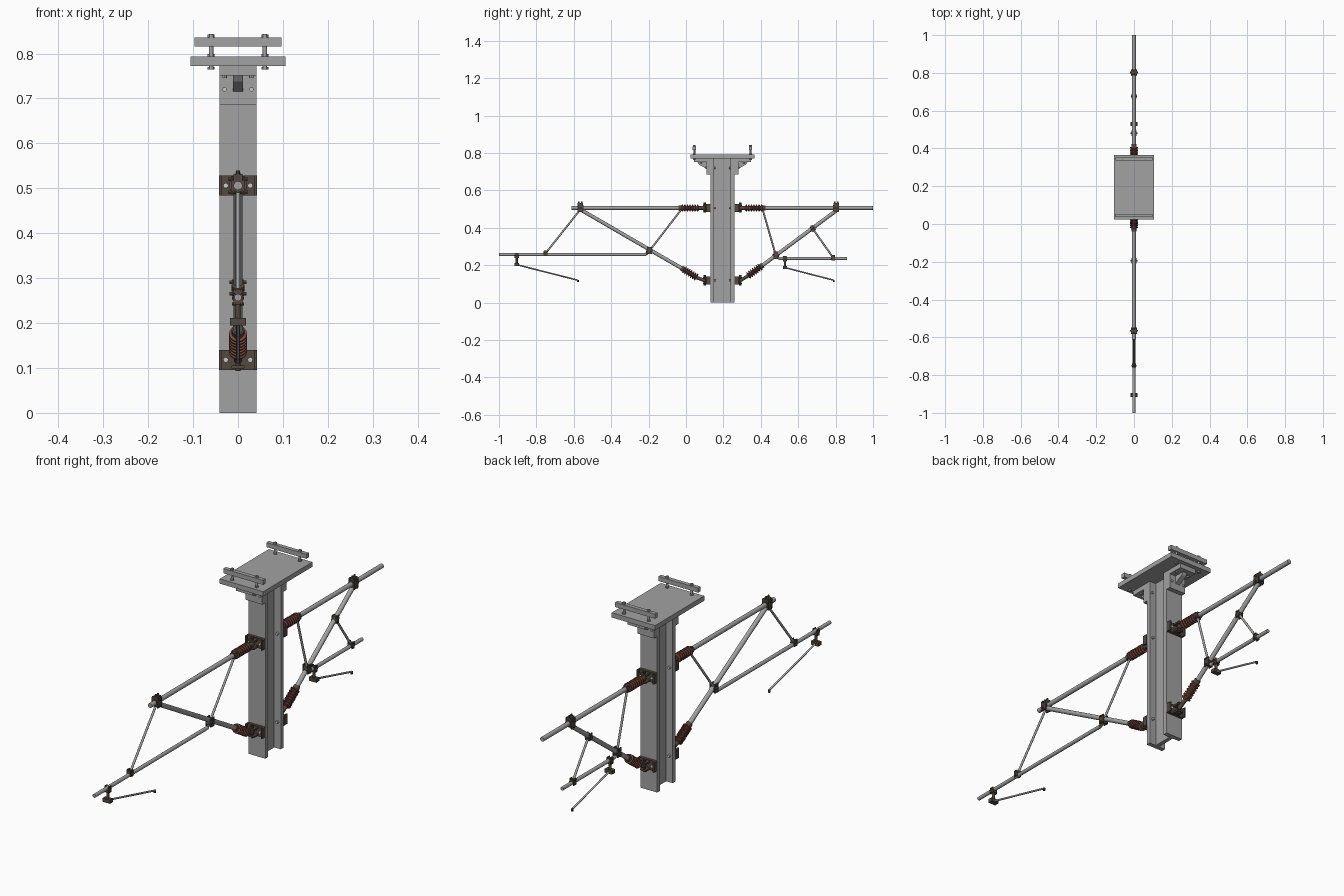
import bpy, bmesh, math
from mathutils import Vector, Matrix

cube = bpy.data.objects.get("Cube")
if cube:
    bpy.data.objects.remove(cube, do_unlink=True)


def material(name, rgb):
    m = bpy.data.materials.new(name)
    m.use_nodes = True
    m.diffuse_color = (*rgb, 1)
    m.node_tree.nodes["Principled BSDF"].inputs["Base Color"].default_value = (*rgb, 1)
    return m


STEEL = material("galvanised steel", (0.36, 0.36, 0.36))
IRON = material("dark iron", (0.085, 0.065, 0.05))
CLAY = material("brown ceramic", (0.19, 0.065, 0.045))
BOLT = material("bright bolt", (0.6, 0.6, 0.58))
MID = 0.195          # y of the post centre


def finish(name, bm, mat, smooth=False):
    bmesh.ops.recalc_face_normals(bm, faces=bm.faces[:])
    mesh = bpy.data.meshes.new(name)
    bm.to_mesh(mesh)
    bm.free()
    mesh.materials.append(mat)
    ob = bpy.data.objects.new(name, mesh)
    bpy.context.collection.objects.link(ob)
    if smooth:
        bpy.ops.object.select_all(action='DESELECT')
        ob.select_set(True)
        bpy.context.view_layer.objects.active = ob
        bpy.ops.object.shade_smooth_by_angle(angle=math.radians(35))
    return ob


def box(name, lo, hi, mat):
    lo, hi = Vector(lo), Vector(hi)
    bm = bmesh.new()
    size = [abs(c) for c in hi - lo]
    bmesh.ops.create_cube(bm, size=1, matrix=Matrix.Translation((lo + hi) / 2) @ Matrix.Diagonal((*size, 1)))
    return finish(name, bm, mat)


def prism(name, outline, half_x, mat):
    """Extrude a (y, z) outline across x."""
    bm = bmesh.new()
    face = bm.faces.new([bm.verts.new((-half_x, y, z)) for y, z in outline])
    new = bmesh.ops.extrude_face_region(bm, geom=[face])["geom"]
    bmesh.ops.translate(bm, vec=(2 * half_x, 0, 0), verts=[v for v in new if isinstance(v, bmesh.types.BMVert)])
    return finish(name, bm, mat)


def lathe(name, a, b, profile, mat, sides=16):
    """Turn (distance, radius) rings along the line from a to b."""
    a, b = Vector(a), Vector(b)
    turn = (b - a).to_track_quat('Z', 'Y')
    bm = bmesh.new()
    rings = []
    for d, r in profile:
        angles = [math.tau * i / sides for i in range(sides)]
        rings.append([bm.verts.new(a + turn @ Vector((r * math.cos(t), r * math.sin(t), d))) for t in angles])
    for p, q in zip(rings, rings[1:]):
        for i in range(sides):
            j = (i + 1) % sides
            bm.faces.new((p[i], p[j], q[j], q[i]))
    bm.faces.new(rings[0])
    bm.faces.new(rings[-1])
    return finish(name, bm, mat, sides > 8)


def rod(name, a, b, r, mat, sides=16):
    return lathe(name, a, b, [(0, r), ((Vector(b) - Vector(a)).length, r)], mat, sides)


def at(y, z, x=0):
    return Vector((x, y, z))


def insulator(name, a, b, sheds=7):
    n = (b - a).length
    step = n / sheds
    prof = []
    for i in range(sheds):
        s = i * step
        prof += [(s, 0.012), (s + step * 0.25, 0.012), (s + step * 0.4, 0.02),
                 (s + step * 0.75, 0.02), (s + step * 0.9, 0.012)]
    lathe(name, a, b, prof + [(n, 0.012)], CLAY)
    d = (b - a).normalized()
    rod(name + "_cap", b - d * 0.004, b + d * 0.014, 0.014, IRON)


def clamp(name, c, direction, r=0.014, size=0.016):
    """Sleeve along a tube, two cheek plates and a cross bolt."""
    d = Vector(direction).normalized() * size * 0.9
    rod(name + "_sleeve", c - d, c + d, r, IRON, 8)
    for s in (-1, 1):
        box(name + "_cheek", c + Vector((s * size * 0.6, -size * 0.8, -size * 1.2)),
            c + Vector((s * size * 0.85, size * 0.8, size * 1.2)), IRON)
    for dz in (-1, 1):
        z = Vector((0, 0, dz * size * 0.8))
        rod(name + "_bolt", c + z - Vector((size * 1.15, 0, 0)), c + z + Vector((size * 1.15, 0, 0)),
            size * 0.28, IRON, 6)


# Post: two flanges and a web
for s, label in ((-1, "front"), (1, "rear")):
    box("post_flange_" + label, (-0.041, MID + s * 0.044, 0), (0.041, MID + s * 0.064, 0.772), STEEL)
box("post_web", (-0.009, MID - 0.045, 0), (0.009, MID + 0.045, 0.772), STEEL)

# Head plate, angle brackets and clamp bars
box("head_plate", (-0.106, MID - 0.171, 0.772), (0.106, MID + 0.171, 0.793), STEEL)
for s in (-1, 1):
    def out(d):
        return MID + s * d
    box("head_bracket_top", (-0.041, out(0.064), 0.751), (0.041, out(0.152), 0.772), STEEL)
    box("head_bracket_side", (-0.041, out(0.064), 0.686), (0.041, out(0.085), 0.752), STEEL)
    prism("head_gusset", [(out(0.084), 0.752), (out(0.135), 0.752), (out(0.125), 0.738), (out(0.084), 0.715)],
          0.011, STEEL)
    box("clamp_bar", (-0.097, out(0.141), 0.816), (0.097, out(0.159), 0.836), STEEL)
    for x in (-0.06, 0.06):
        rod("clamp_stud", at(out(0.15), 0.764, x), at(out(0.15), 0.844, x), 0.005, STEEL)
        for z in (0.764, 0.793, 0.836):
            rod("clamp_nut", at(out(0.15), z, x), at(out(0.15), z + 0.006, x), 0.008, STEEL, 6)
    for x in (-0.03, 0.03):
        rod("bracket_bolt", at(out(0.036), 0.72, x), at(out(0.09), 0.72, x), 0.005, BOLT, 8)
        rod("bracket_top_bolt", at(out(0.115), 0.745, x), at(out(0.115), 0.752, x), 0.005, BOLT, 8)

    # Hinge brackets on the post for the two arms
    for z in (0.506, 0.118):
        box("hinge_plate", (-0.042, out(0.064), z - 0.022), (0.042, out(0.076), z + 0.022), IRON)
        for e in (-1, 1):
            box("hinge_lug", (-0.015, out(0.075), z + e * 0.012), (0.015, out(0.104), z + e * 0.019), IRON)
            box("hinge_rib", (e * 0.036, out(0.075), z - 0.022), (e * 0.042, out(0.088), z + 0.022), IRON)
            rod("hinge_bolt", at(out(0.034), z, e * 0.027), at(out(0.084), z, e * 0.027), 0.006, BOLT, 8)
        rod("hinge_pin", at(out(0.095), z - 0.025), at(out(0.095), z + 0.029), 0.006, IRON, 8)


def cantilever(label, s, p):
    """One bracket arm, described by (y, z) points."""
    v = {k: at(*yz) for k, yz in p.items()}
    top_pin, low_pin = at(MID + s * 0.095, 0.506), at(MID + s * 0.095, 0.118)
    # Top tube
    insulator(label + "_top_insulator", v["top_ins_in"], v["top_ins_out"])
    rod(label + "_top_eye", top_pin, v["top_ins_in"], 0.01, IRON)
    rod(label + "_top_tube", v["top_ins_out"], v["top_end"], 0.01, STEEL)
    # Diagonal tube
    insulator(label + "_low_insulator", v["low_ins_in"], v["low_ins_out"])
    rod(label + "_low_eye", low_pin, v["low_ins_in"], 0.009, IRON)
    rod(label + "_diagonal_tube", v["low_ins_out"], v["peak"], 0.01, STEEL)
    diag = v["peak"] - v["low_ins_out"]
    along = Vector((0, 1, 0))
    crown = at(v["peak"].y, 0.506)
    clamp(label + "_peak_clamp", crown, along, 0.016, 0.018)
    box(label + "_peak_saddle", crown + Vector((-0.01, -0.014, 0.012)), crown + Vector((0.01, 0.014, 0.026)), IRON)
    for dy in (-0.008, 0.008):
        rod(label + "_peak_bolt", crown + Vector((0, dy, 0.01)), crown + Vector((0, dy, 0.034)), 0.004, IRON, 6)
    # Registration tube and braces
    rod(label + "_registration_tube", v["reg_in"], v["reg_out"], 0.008, STEEL)
    rod(label + "_registration_eye", v["joint"], v["reg_in"], 0.007, IRON)
    clamp(label + "_joint_clamp", v["joint"], diag)
    rod(label + "_inner_brace", v["top_ins_out"] - Vector((0, 0, 0.008)), v["joint"], 0.005, STEEL)
    clamp(label + "_brace_top_clamp", v["top_ins_out"], along, 0.013, 0.012)
    rod(label + "_outer_brace", v["brace_top"], v["brace_low"], 0.005, STEEL)
    clamp(label + "_brace_low_clamp", v["brace_low"], along, 0.011, 0.012)
    if "brace_clamp" in p:
        clamp(label + "_brace_mid_clamp", v["brace_clamp"], diag, 0.014, 0.013)
    # Drop bracket and steady arm with its wire hook
    drop, tip = v["drop"], v["arm_tip"]
    foot = at(drop.y, v["arm_in"].z)
    clamp(label + "_drop_clamp", drop, along, 0.012, 0.012)
    rod(label + "_drop_post", drop, foot - Vector((0, 0, 0.008)), 0.006, IRON)
    box(label + "_drop_foot", foot + Vector((-0.018, -0.011, -0.008)), foot + Vector((0.018, 0.011, 0.008)), IRON)
    rod(label + "_steady_arm", v["arm_in"], tip, 0.004, STEEL)
    rod(label + "_wire_hook", tip + Vector((0, 0, 0.002)), tip - Vector((0, 0, 0.01)), 0.005, IRON, 8)


cantilever("front", -1, dict(
    top_ins_in=(0.07, 0.506), top_ins_out=(-0.025, 0.506), top_end=(-0.612, 0.506),
    low_ins_in=(0.06, 0.133), low_ins_out=(-0.013, 0.178), peak=(-0.565, 0.498),
    joint=(-0.195, 0.278), reg_in=(-0.215, 0.257), reg_out=(-1.0, 0.257),
    brace_top=(-0.57, 0.492), brace_low=(-0.75, 0.265),
    drop=(-0.905, 0.252), arm_in=(-0.905, 0.203), arm_tip=(-0.578, 0.12)))

cantilever("rear", 1, dict(
    top_ins_in=(0.315, 0.506), top_ins_out=(0.41, 0.506), top_end=(1.0, 0.506),
    low_ins_in=(0.33, 0.142), low_ins_out=(0.40, 0.193), peak=(0.803, 0.492),
    joint=(0.48, 0.253), reg_in=(0.495, 0.236), reg_out=(0.862, 0.236),
    brace_top=(0.677, 0.396), brace_low=(0.787, 0.24), brace_clamp=(0.677, 0.396),
    drop=(0.529, 0.234), arm_in=(0.527, 0.188), arm_tip=(0.79, 0.12)))
